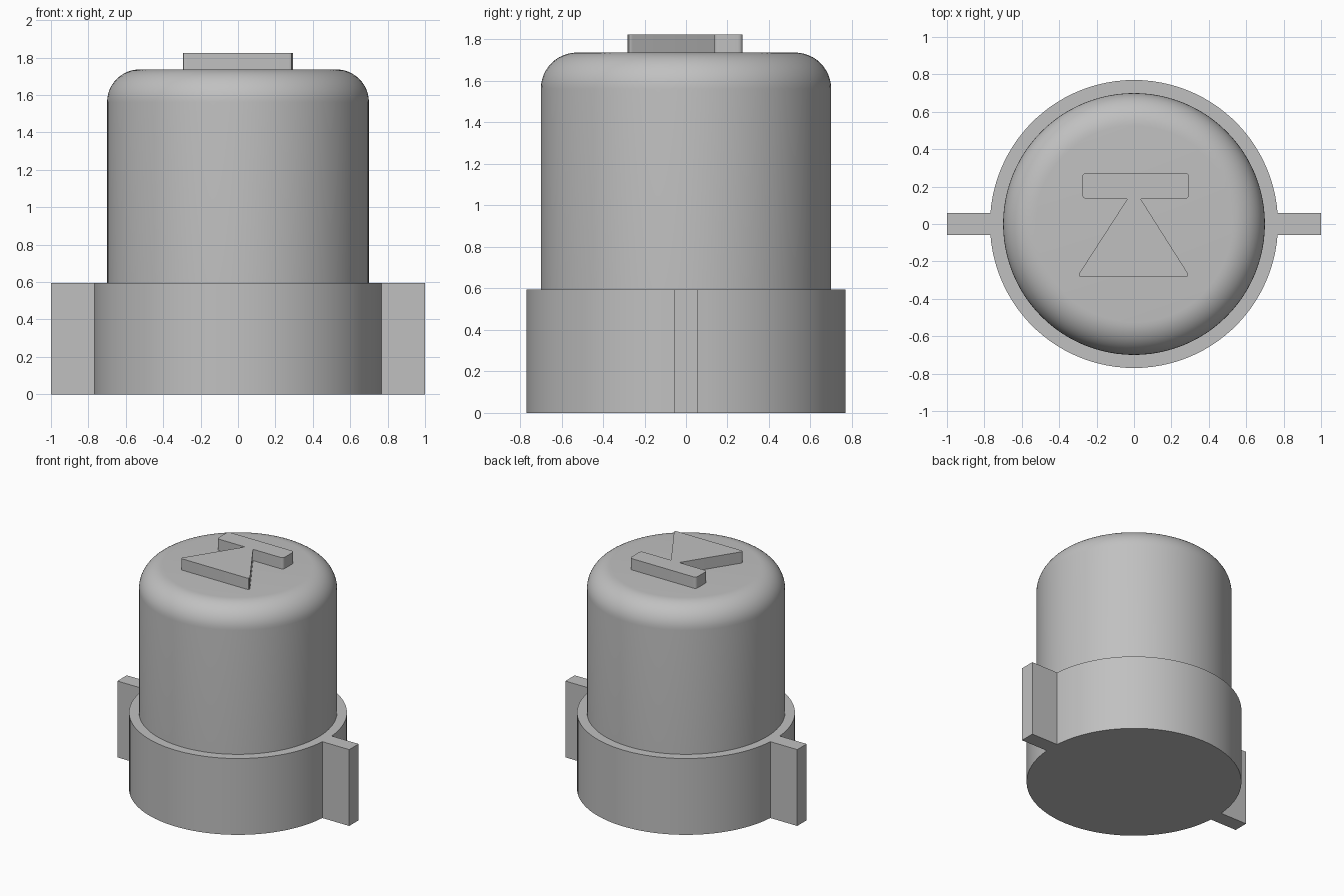
import bpy
import bmesh
from math import asin, cos, sin, pi, radians
from mathutils import Vector

cube = bpy.data.objects.get("Cube")
if cube:
    bpy.data.objects.remove(cube, do_unlink=True)

grey = bpy.data.materials.new("light grey plastic")
grey.use_nodes = True
grey.diffuse_color = (0.53, 0.53, 0.53, 1)
grey.node_tree.nodes["Principled BSDF"].inputs["Base Color"].default_value = grey.diffuse_color

COLLAR_R, COLLAR_TOP = 0.77, 0.595
BODY_R, BODY_TOP, FILLET = 0.7, 1.737, 0.175
FIN_HALF = 0.058


def finish(name, bm):
    """Turn a bmesh into a grey object, smooth with sharp edges kept."""
    bmesh.ops.recalc_face_normals(bm, faces=bm.faces)
    mesh = bpy.data.meshes.new(name)
    bm.to_mesh(mesh)
    bm.free()
    obj = bpy.data.objects.new(name, mesh)
    bpy.context.collection.objects.link(obj)
    mesh.materials.append(grey)
    bpy.ops.object.select_all(action="DESELECT")
    obj.select_set(True)
    bpy.context.view_layer.objects.active = obj
    bpy.ops.object.shade_smooth_by_angle(angle=radians(30))
    return obj


def prism(name, outline, bottom, top):
    """Extrude a flat outline from one height to another."""
    bm = bmesh.new()
    face = bm.faces.new([bm.verts.new((x, y, bottom)) for x, y in outline])
    extruded = bmesh.ops.extrude_face_region(bm, geom=[face], use_keep_orig=True)
    verts = [g for g in extruded["geom"] if isinstance(g, bmesh.types.BMVert)]
    bmesh.ops.translate(bm, verts=verts, vec=(0, 0, top - bottom))
    return finish(name, bm)


def lathe(name, profile, steps=96):
    """Spin a radius/height profile about the z axis."""
    bm = bmesh.new()
    verts = [bm.verts.new((r, 0, z)) for r, z in profile]
    edges = [bm.edges.new(pair) for pair in zip(verts, verts[1:])]
    bmesh.ops.spin(bm, geom=verts + edges, cent=(0, 0, 0), axis=(0, 0, 1),
                   angle=2 * pi, steps=steps)
    bmesh.ops.remove_doubles(bm, verts=bm.verts, dist=0.0005)
    return finish(name, bm)


def rounded(corners, steps=5):
    """Round each (x, y, cut) corner; a zero cut stays sharp."""
    points = []
    for i, (x, y, cut) in enumerate(corners):
        p = Vector((x, y))
        if not cut:
            points.append(p)
            continue
        a = p + (Vector(corners[i - 1][:2]) - p).normalized() * cut
        b = p + (Vector(corners[(i + 1) % len(corners)][:2]) - p).normalized() * cut
        for k in range(steps + 1):
            t = k / steps
            points.append(a * (1 - t) ** 2 + p * 2 * t * (1 - t) + b * t ** 2)
    return points


# Collar with a fin on each side, as one outline
start = asin(FIN_HALF / COLLAR_R)
segments = 48
half = [(1, -FIN_HALF), (1, FIN_HALF)]
for i in range(segments + 1):
    a = start + (pi - 2 * start) * i / segments
    half.append((COLLAR_R * cos(a), COLLAR_R * sin(a)))
prism("collar_with_fins", half + [(-x, -y) for x, y in half], 0, COLLAR_TOP)

# Cylindrical cap with a rounded shoulder
profile = [(BODY_R, COLLAR_TOP)]
for i in range(13):
    a = pi / 2 * i / 12
    profile.append((BODY_R - FILLET + FILLET * cos(a), BODY_TOP - FILLET + FILLET * sin(a)))
profile.append((0, BODY_TOP))
lathe("cap_body", profile)

# Raised marker: a bar joined to a flared foot
marker = [(-0.035, 0.135, 0), (-0.277, 0.135, 0.025), (-0.277, 0.273, 0.025),
          (0.295, 0.273, 0.025), (0.295, 0.135, 0.025), (0.035, 0.135, 0),
          (0.3, -0.283, 0.03), (-0.305, -0.283, 0.03)]
prism("raised_marker", rounded(marker), BODY_TOP - 0.01, 1.825)
